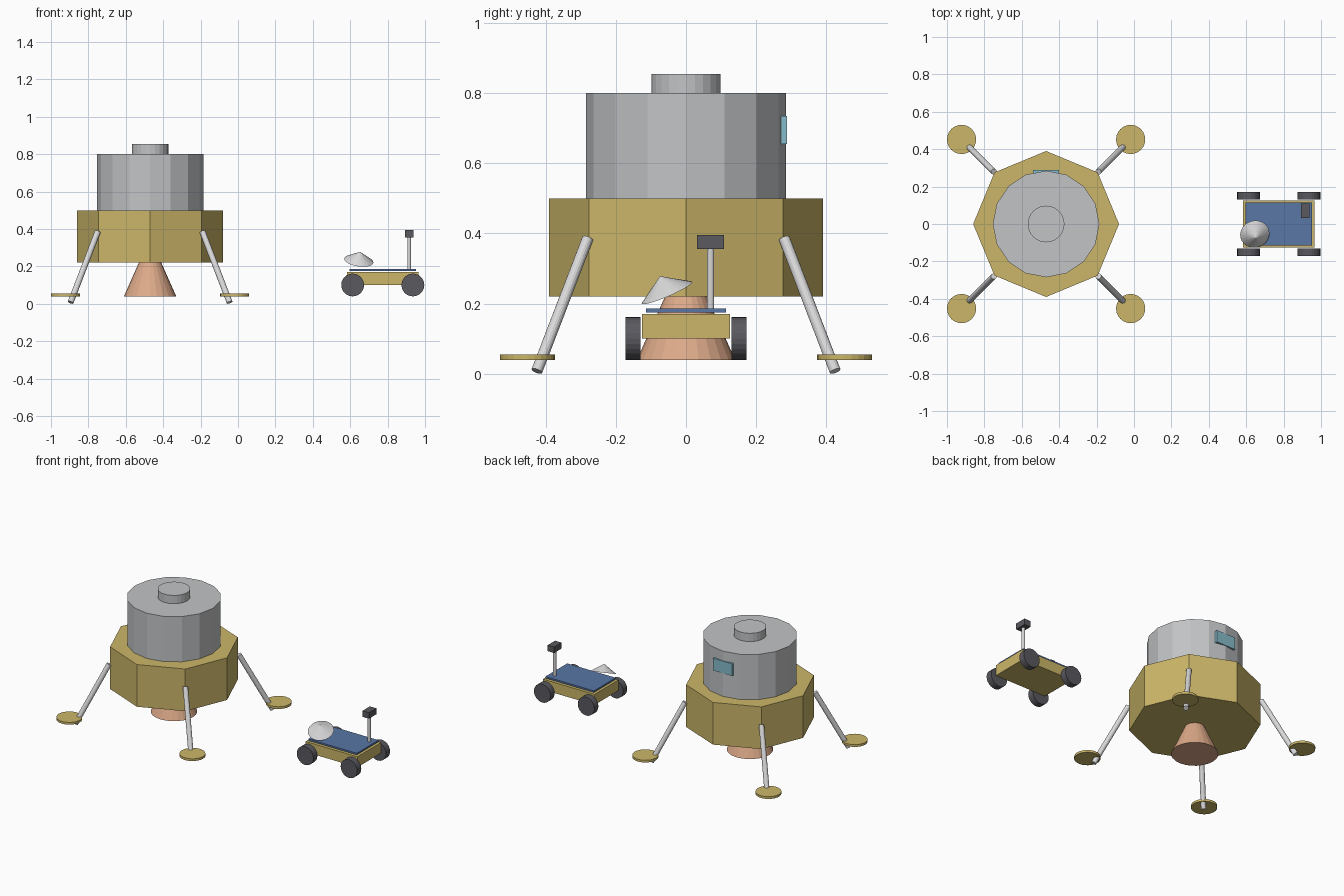
import bpy, math
from mathutils import Vector

cube = bpy.data.objects.get("Cube")
if cube:
    bpy.data.objects.remove(cube)


def material(name, r, g, b):
    m = bpy.data.materials.new(name)
    m.use_nodes = True
    m.diffuse_color = (r, g, b, 1)
    m.node_tree.nodes["Principled BSDF"].inputs["Base Color"].default_value = (r, g, b, 1)
    return m


gold = material("gold foil", 0.6, 0.47, 0.14)
grey = material("hull grey", 0.54, 0.55, 0.56)
white = material("light metal", 0.7, 0.7, 0.71)
copper = material("copper", 0.72, 0.4, 0.25)
dark = material("dark rubber", 0.1, 0.1, 0.115)
blue = material("solar blue", 0.1, 0.18, 0.38)
glass = material("window blue", 0.24, 0.5, 0.6)


def finish(name, mat):
    ob = bpy.context.object
    ob.name = name
    ob.data.materials.append(mat)
    return ob


def rod(name, mat, start, end, r1, r2=None, sides=24):
    """Cylinder or cone between two points, first vertex towards +y."""
    a, b = Vector(start), Vector(end)
    axis = b - a
    bpy.ops.mesh.primitive_cone_add(vertices=sides, radius1=r1, radius2=r1 if r2 is None else r2,
                                    depth=axis.length, location=(a + b) / 2)
    ob = finish(name, mat)
    ob.rotation_euler = Vector((0, 0, 1)).rotation_difference(axis).to_euler()
    return ob


def box(name, mat, low, high):
    a, b = Vector(low), Vector(high)
    bpy.ops.mesh.primitive_cube_add(size=1, location=(a + b) / 2)
    ob = finish(name, mat)
    ob.scale = b - a
    return ob


# Lander body stages
cx = -0.47
rod("descent_stage", gold, (cx, 0, 0.22), (cx, 0, 0.5), 0.39, sides=8)
rod("ascent_stage", grey, (cx, 0, 0.5), (cx, 0, 0.8), 0.285, sides=16)
rod("top_hatch", grey, (cx, 0, 0.8), (cx, 0, 0.855), 0.098)
rod("engine_nozzle", copper, (cx, 0, 0.04), (cx, 0, 0.22), 0.14, 0.06)
box("window", glass, (cx - 0.07, 0.268, 0.655), (cx + 0.07, 0.288, 0.735))

# Landing legs and foot pads
for sx, side in ((1, "left"), (-1, "right")):
    for sy, end in ((1, "back"), (-1, "front")):
        rod(f"leg_{end}_{side}", white, (cx + sx * 0.425, sy * 0.425, 0.008),
            (cx + sx * 0.28, sy * 0.28, 0.386), 0.016, sides=16)
        rod(f"foot_pad_{end}_{side}", gold, (cx + sx * 0.452, sy * 0.452, 0.04),
            (cx + sx * 0.452, sy * 0.452, 0.055), 0.078)

# Rover chassis and solar deck
rx = 0.774
box("rover_chassis", gold, (rx - 0.19, -0.125, 0.1), (rx + 0.19, 0.125, 0.17))
box("solar_deck", blue, (rx - 0.178, -0.114, 0.175), (rx + 0.178, 0.114, 0.186))

# Wheels
for sx, side in ((1, "left"), (-1, "right")):
    for sy, end in ((1, "back"), (-1, "front")):
        x = rx + sx * 0.161
        rod(f"wheel_{end}_{side}", dark, (x, sy * 0.13, 0.101), (x, sy * 0.172, 0.101), 0.061)

# Camera mast and head
rod("camera_mast", white, (0.915, 0.07, 0.18), (0.915, 0.07, 0.36), 0.01, sides=12)
box("camera_head", dark, (0.892, 0.032, 0.356), (0.939, 0.109, 0.396))

# Tilted dish antenna
centre = Vector((0.646, -0.054, 0.231))
rod("dish_antenna", white, centre, centre + Vector((0.15, -0.43, 1)).normalized() * 0.052, 0.079, 0)
